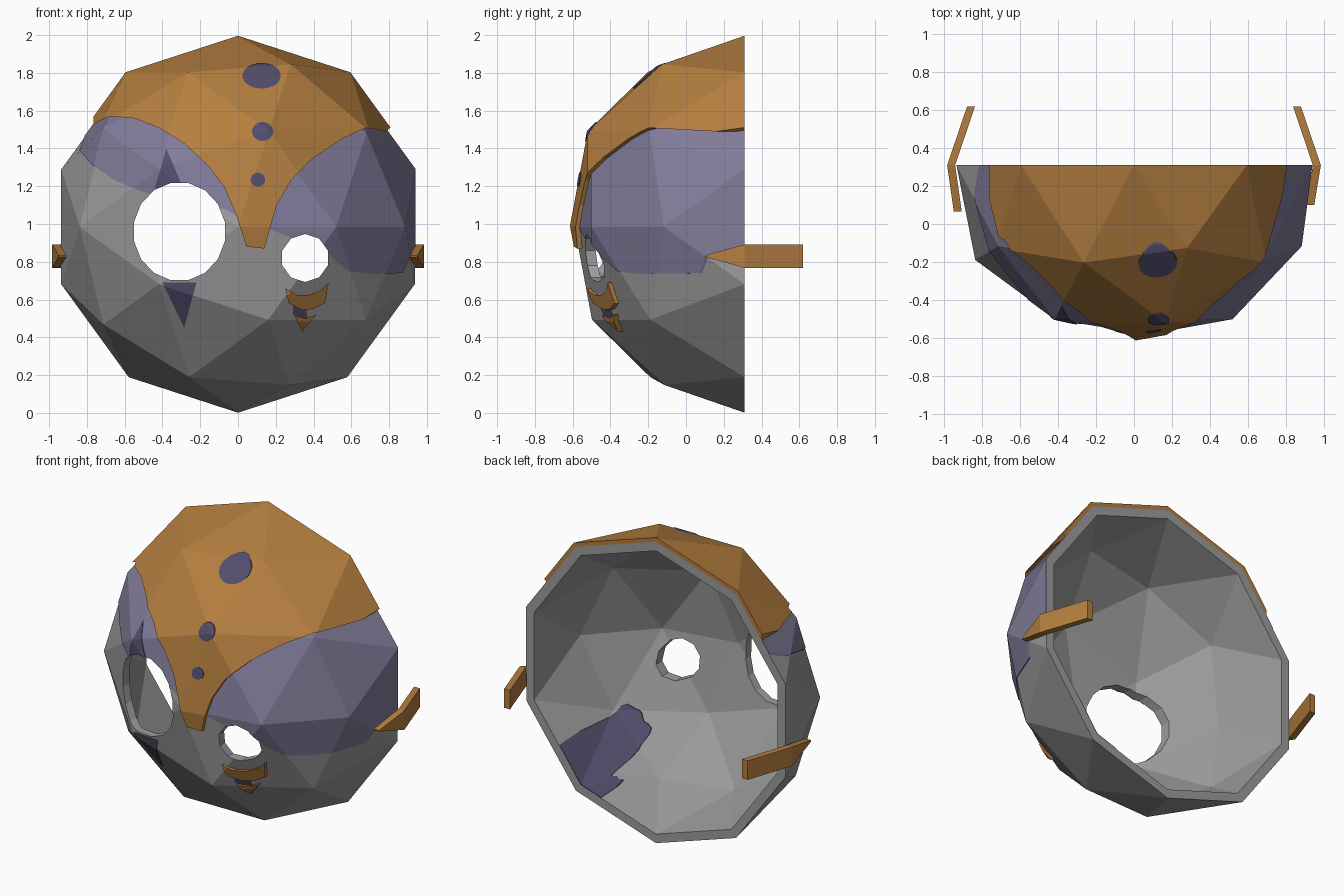
import bpy, bmesh, math

if "Cube" in bpy.data.objects:
    bpy.data.objects.remove(bpy.data.objects["Cube"])

CY, CZ, R = 0.31, 0.985, 0.984   # centre of the back rim and radius


def material(name, rgb):
    m = bpy.data.materials.new(name)
    m.diffuse_color = (*rgb, 1)
    m.use_nodes = True
    m.node_tree.nodes["Principled BSDF"].inputs["Base Color"].default_value = m.diffuse_color
    return m


GREY = material("grey", (0.33, 0.33, 0.33))
ORANGE = material("orange", (0.46, 0.21, 0.05))
LAVENDER = material("lavender", (0.22, 0.20, 0.32))
DARK = material("dark purple", (0.085, 0.075, 0.15))


def finish(bm, name, mat):
    bmesh.ops.recalc_face_normals(bm, faces=bm.faces[:])
    if bm.calc_volume(signed=True) < 0:
        bmesh.ops.reverse_faces(bm, faces=bm.faces[:])
    me = bpy.data.meshes.new(name)
    bm.to_mesh(me)
    bm.free()
    ob = bpy.data.objects.new(name, me)
    bpy.context.collection.objects.link(ob)
    if mat:
        me.materials.append(mat)
    return ob


def shell(name, outer, inner, mat):
    """Half a low-poly ball, pole to the front, between two scales."""
    src = bmesh.new()
    bmesh.ops.create_icosphere(src, subdivisions=2, radius=1)
    bmesh.ops.delete(src, geom=[v for v in src.verts if v.co.z < -0.01], context='VERTS')
    src.verts.index_update()
    bm = bmesh.new()
    layers = []
    for s in (outer, inner):
        vs = []
        for v in src.verts:
            x, y, z = v.co
            depth = 0.915 if z > 0.99 else (z * 0.965 if z > 0.01 else 0)   # flattened nose
            vs.append(bm.verts.new((x * R * s, CY - depth * R * s, CZ + y * R * s)))
        for f in src.faces:
            bm.faces.new([vs[v.index] for v in f.verts])
        layers.append(vs)
    for e in src.edges:                                # flat back rim
        if e.is_boundary:
            a, b = (v.index for v in e.verts)
            bm.faces.new((layers[0][a], layers[0][b], layers[1][b], layers[1][a]))
    src.free()
    return finish(bm, name, mat)


def prism(pts, y0=-1.0, y1=0.7):
    """Front-view outline swept straight back, used as a cutter."""
    bm = bmesh.new()
    a = [bm.verts.new((x, y0, z)) for x, z in pts]
    b = [bm.verts.new((x, y1, z)) for x, z in pts]
    bm.faces.new(a)
    bm.faces.new(b[::-1])
    for i in range(len(pts)):
        j = (i + 1) % len(pts)
        bm.faces.new((a[j], a[i], b[i], b[j]))
    ob = finish(bm, "cutter", None)
    ob.hide_render = True
    return ob


def boolean(ob, pts, op):
    cut = prism(pts)
    mod = ob.modifiers.new("cut", 'BOOLEAN')
    mod.operation, mod.object, mod.solver = op, cut, 'EXACT'
    bpy.context.view_layer.objects.active = ob
    bpy.ops.object.modifier_apply(modifier=mod.name)
    bpy.data.objects.remove(cut)


def ellipse(cx, cz, rx, rz, n, wobble=0.0):
    out = []
    for i in range(n):
        a = 2 * math.pi * (i + 0.5) / n
        k = 1 + wobble * math.sin(5 * a) + wobble * 0.6 * math.cos(9 * a)
        out.append((cx + rx * k * math.cos(a), cz + rz * k * math.sin(a)))
    return out


LEFT_EYE = ellipse(-0.31, 0.96, 0.245, 0.262, 16)
RIGHT_EYE = ellipse(0.355, 0.82, 0.127, 0.127, 10)


def plate(name, pts, outer, inner, mat, eyes=False):
    ob = shell(name, outer, inner, mat)
    boolean(ob, pts, 'INTERSECT')
    if eyes:
        for e in (LEFT_EYE, RIGHT_EYE):
            boolean(ob, e, 'DIFFERENCE')
    return ob


# Mask body with the two eye holes
mask = shell("mask_shell", 1.0, 0.94, GREY)
for eye in (LEFT_EYE, RIGHT_EYE):
    boolean(mask, eye, 'DIFFERENCE')

# Raised forehead plate running down to a beak
plate("forehead_beak", [
    (-0.9, 2.2), (-0.765, 1.6), (-0.765, 1.53), (-0.68, 1.57), (-0.55, 1.56), (-0.42, 1.51),
    (-0.29, 1.43), (-0.16, 1.31), (-0.07, 1.19), (-0.01, 1.05), (0.045, 0.88), (0.14, 0.87),
    (0.17, 0.98), (0.205, 1.1), (0.28, 1.23), (0.40, 1.35), (0.55, 1.45), (0.68, 1.51),
    (0.785, 1.49), (0.9, 1.6), (0.9, 2.2)], 1.028, 0.998, ORANGE)

# Painted fields around the eyes
plate("left_eye_paint", [
    (-0.84, 1.39), (-0.77, 1.31), (-0.65, 1.23), (-0.5, 1.17), (-0.3, 1.1), (-0.07, 1.08),
    (0.0, 1.04), (0.06, 1.15), (-0.1, 1.4), (-0.4, 1.62), (-0.74, 1.62), (-0.8, 1.5)],
    1.005, 0.998, LAVENDER, True)
plate("right_eye_paint", [
    (0.15, 0.98), (0.3, 0.92), (0.45, 0.90), (0.5, 0.82), (0.58, 0.75), (0.7, 0.735),
    (0.87, 0.74), (0.93, 0.86), (1.1, 0.9), (1.1, 1.6), (0.6, 1.6), (0.3, 1.35), (0.1, 1.1)],
    1.005, 0.998, LAVENDER, True)

# Dark spikes above and below the big eye
plate("upper_spike", [(-0.44, 1.19), (-0.29, 1.19), (-0.38, 1.40)], 1.009, 1.0, DARK, True)
plate("lower_spike", [(-0.40, 0.69), (-0.22, 0.69), (-0.285, 0.45)], 1.005, 0.998, DARK, True)

# Dots down the forehead
for i, (x, z, rx, rz) in enumerate([(0.125, 1.785, 0.102, 0.068),
                                    (0.13, 1.49, 0.056, 0.05), (0.105, 1.235, 0.039, 0.037)]):
    plate("forehead_dot_%d" % (i + 1), ellipse(x, z, rx, rz, 20), 1.033, 1.025, DARK)

# Marks under the small eye
plate("under_eye_crescent", [
    (0.25, 0.66), (0.31, 0.625), (0.38, 0.625), (0.44, 0.65), (0.48, 0.69),
    (0.46, 0.58), (0.40, 0.55), (0.34, 0.545), (0.27, 0.58)], 1.02, 0.998, ORANGE)
plate("under_eye_tip", [(0.30, 0.515), (0.36, 0.50), (0.415, 0.52), (0.34, 0.43)],
      1.02, 0.998, ORANGE)
plate("under_eye_shade", [(0.29, 0.57), (0.36, 0.56), (0.37, 0.49), (0.29, 0.52)],
      1.005, 0.998, DARK)

# Stains on the inner surface
plate("inner_stain_large", ellipse(0.56, 0.37, 0.15, 0.17, 40, 0.08), 0.943, 0.935, DARK)
plate("inner_stain_small", ellipse(0.46, 0.20, 0.07, 0.05, 20, 0.08), 0.943, 0.935, DARK)


# Bent strap bars, pointed at the front
def strap(name, s, front):
    bm = bmesh.new()
    prev = None
    for xo, y, h in ((0.95, front, 0.004), (0.985, 0.31, 0.062), (0.88, 0.62, 0.062)):
        ring = [bm.verts.new((s * x, y, 0.83 + dz)) for x, dz in
                ((xo, -h), (xo, h), (xo - 0.042, h), (xo - 0.042, -h))]
        if prev:
            for i in range(4):
                j = (i + 1) % 4
                bm.faces.new((prev[i], prev[j], ring[j], ring[i]))
        else:
            bm.faces.new(ring)
        prev = ring
    bm.faces.new(prev)
    finish(bm, name, ORANGE)


strap("left_strap", -1, 0.065)
strap("right_strap", 1, 0.10)
